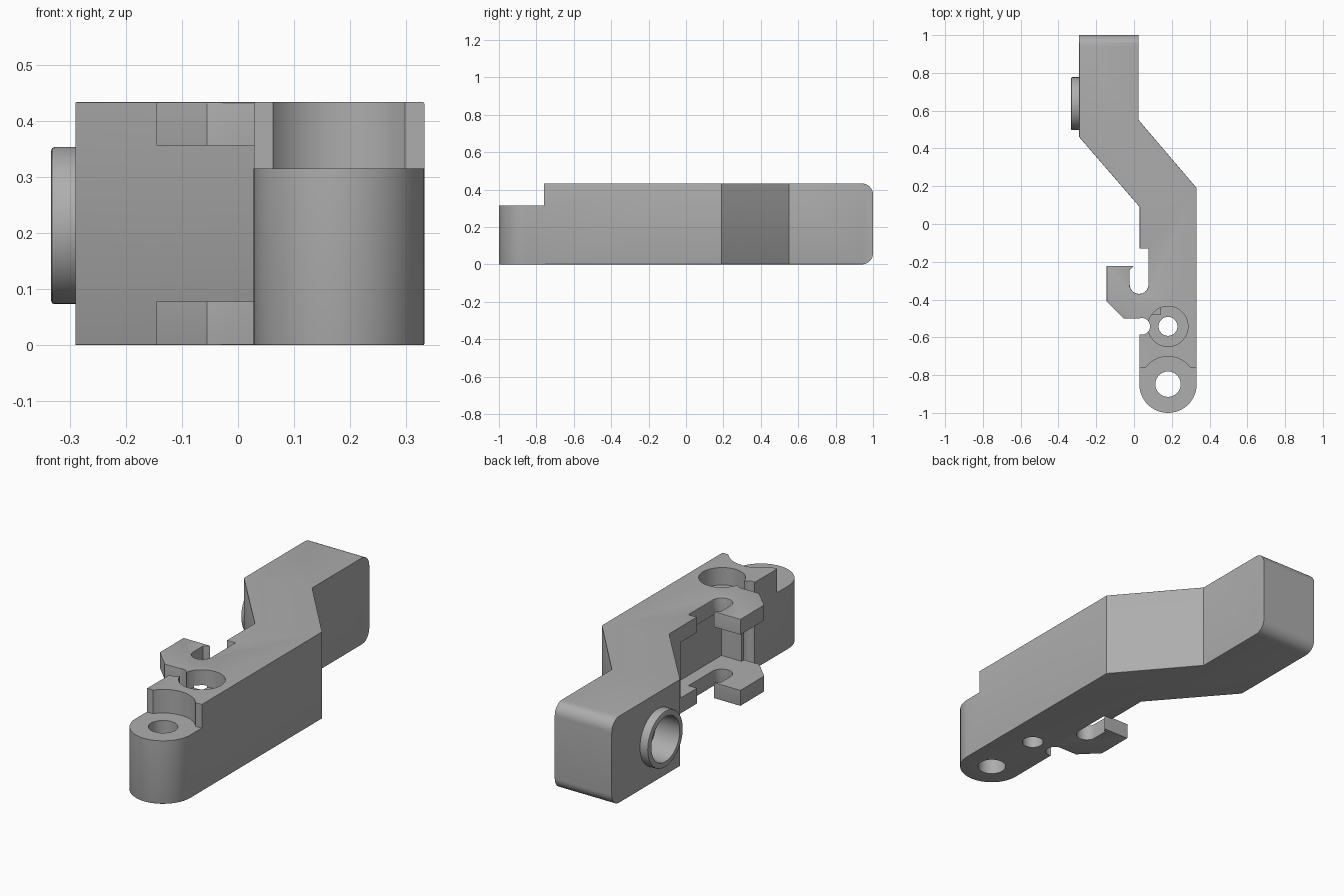
import bpy, bmesh, math
from mathutils import Matrix, Vector

if "Cube" in bpy.data.objects:
    bpy.data.objects.remove(bpy.data.objects["Cube"])

HEIGHT = 0.433
EDGE = 0.007

grey = bpy.data.materials.new("plain_grey")
grey.use_nodes = True
colour = (0.42, 0.42, 0.42, 1)
grey.diffuse_color = colour
grey.node_tree.nodes["Principled BSDF"].inputs["Base Color"].default_value = colour


def arc(cx, cy, r, start, end, steps):
    """Points along an arc, angles in degrees."""
    angles = [math.radians(start + (end - start) * i / steps) for i in range(steps + 1)]
    return [(cx + r * math.cos(a), cy + r * math.sin(a)) for a in angles]


def finish(bm, name):
    bmesh.ops.recalc_face_normals(bm, faces=bm.faces)
    mesh = bpy.data.meshes.new(name)
    bm.to_mesh(mesh)
    bm.free()
    mesh.materials.append(grey)
    obj = bpy.data.objects.new(name, mesh)
    bpy.context.collection.objects.link(obj)
    return obj


def prism(outline, z0, z1):
    """Extruded outline as a bmesh."""
    bm = bmesh.new()
    base = bm.faces.new([bm.verts.new((x, y, z0)) for x, y in outline])
    top = bmesh.ops.extrude_face_region(bm, geom=[base])["geom"]
    bmesh.ops.translate(bm, vec=(0, 0, z1 - z0),
                        verts=[v for v in top if isinstance(v, bmesh.types.BMVert)])
    bmesh.ops.recalc_face_normals(bm, faces=bm.faces)
    return bm


def disc(x, y, r, z0, z1):
    return prism(arc(x, y, r, 0, 352.5, 47), z0, z1)


def cross_disc(r, x0, x1):
    """Round bar along x, at the socket position."""
    bm = disc(0, 0, r, x0, x1)
    bmesh.ops.rotate(bm, matrix=Matrix.Rotation(math.pi / 2, 3, "Y"), verts=bm.verts)
    bmesh.ops.translate(bm, vec=(0, 0.637, 0.213), verts=bm.verts)
    return bm


def cut(obj, bm):
    cutter = finish(bm, "cutter")
    cutter.hide_render = True
    mod = obj.modifiers.new("cut", "BOOLEAN")
    mod.operation = "DIFFERENCE"
    mod.solver = "EXACT"
    mod.object = cutter
    bpy.context.view_layer.objects.active = obj
    bpy.ops.object.modifier_apply(modifier=mod.name)
    bpy.data.objects.remove(cutter)


def smooth(obj):
    bpy.ops.object.select_all(action="DESELECT")
    obj.select_set(True)
    bpy.context.view_layer.objects.active = obj
    bpy.ops.object.shade_smooth_by_angle(angle=math.radians(35))


# Cranked arm with rounded nose and side hook
outline = [(-0.29, 1), (-0.29, 0.46), (0.03, 0.09), (0.03, -0.13), (0.077, -0.13)]
outline += arc(0.027, -0.32, 0.05, 0, -180, 12)
outline += [(-0.023, -0.245), (0, -0.222), (-0.145, -0.222), (-0.145, -0.41),
            (-0.055, -0.5), (0.03, -0.5)]
outline += arc(0.18, -0.848, 0.152, 180, 360, 24)
outline += [(0.332, 0.19), (0.025, 0.55), (0.025, 1)]
bm = prism(outline, 0, HEIGHT)

# Large rounding across the back end
back = [e for e in bm.edges if all(v.co.y > 0.99 for v in e.verts)
        and abs(e.verts[0].co.z - e.verts[1].co.z) < 0.01]
bmesh.ops.bevel(bm, geom=back, offset=0.06, segments=8, profile=0.5, affect="EDGES")

# Fine rounding around the top and bottom rims
bm.normal_update()
rim = [e for e in bm.edges
       if max(abs(f.normal.z) for f in e.link_faces) > 0.99
       and min(abs(f.normal.z) for f in e.link_faces) < 0.1]
bmesh.ops.bevel(bm, geom=rim, offset=EDGE, segments=3, profile=0.5,
                affect="EDGES", clamp_overlap=True)
arm = finish(bm, "cranked_arm")

# Lowered nose with a curved shoulder
cut(arm, prism([(-0.2, -1.2), (0.5, -1.2), (0.5, -0.76), (-0.2, -0.76)], 0.315, 0.6))
cut(arm, disc(0.18, -0.848, 0.147, 0.315, 0.6))

# Pocket that splits the hook into two plates
cut(arm, prism([(-0.3, -0.55), (0.029, -0.55), (0.029, -0.48), (0.14, -0.48),
                (0.14, 0), (-0.3, 0)], 0.078, 0.356))

# Nose hole, screw hole, counterbore and edge notch
cut(arm, disc(0.18, -0.848, 0.067, -0.1, 0.6))
cut(arm, disc(0.18, -0.542, 0.05, -0.1, 0.6))
cut(arm, disc(0.18, -0.542, 0.106, 0.346, 0.6))
cut(arm, disc(0.041, -0.542, 0.044, -0.1, 0.6))

# Round socket in the side
cut(arm, cross_disc(0.112, -0.4, -0.2))
smooth(arm)

# Raised collar around the socket
bm = cross_disc(0.14, -0.333, -0.27)
front = [e for e in bm.edges if all(v.co.x < -0.33 for v in e.verts)]
bmesh.ops.bevel(bm, geom=front, offset=0.006, segments=2, profile=0.5, affect="EDGES")
collar = finish(bm, "socket_collar")
cut(collar, cross_disc(0.112, -0.4, -0.2))
smooth(collar)
